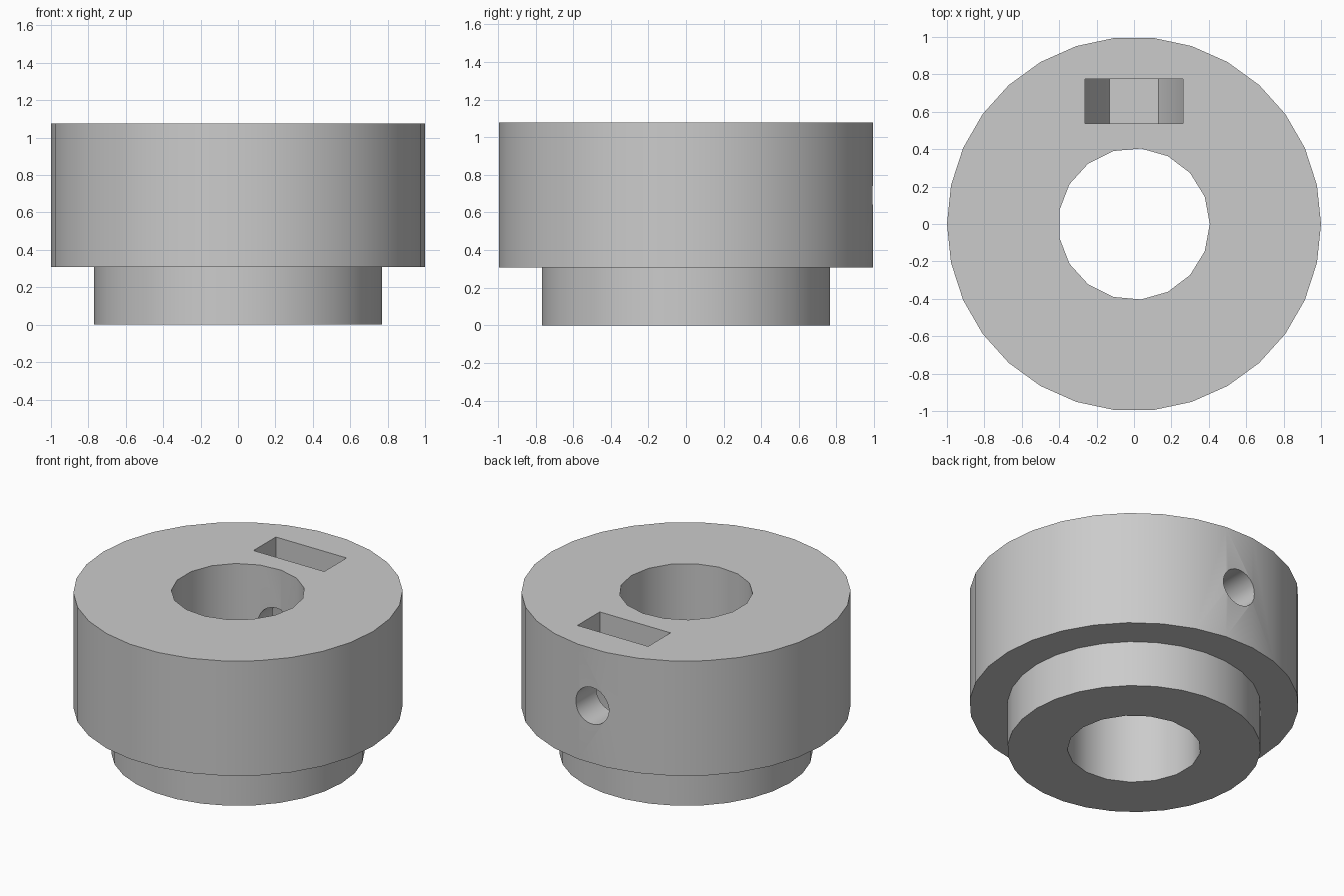
import bpy
import bmesh
from math import cos, sin, tau, radians

if "Cube" in bpy.data.objects:
    bpy.data.objects.remove(bpy.data.objects["Cube"])

MM = 1 / 13                      # the flange radius is 13 units
TOP, STEP, AXIS = 14 * MM, 4 * MM, 9 * MM

grey = bpy.data.materials.new("light grey")
grey.use_nodes = True
grey.diffuse_color = (0.6, 0.6, 0.6, 1)
grey.node_tree.nodes["Principled BSDF"].inputs["Base Color"].default_value = (0.6, 0.6, 0.6, 1)


def finish(name, bm):
    bmesh.ops.recalc_face_normals(bm, faces=bm.faces)
    mesh = bpy.data.meshes.new(name)
    bm.to_mesh(mesh)
    bm.free()
    mesh.materials.append(grey)
    obj = bpy.data.objects.new(name, mesh)
    bpy.context.collection.objects.link(obj)
    return obj


def prism(name, outline, extrude):
    """Solid made by sweeping a flat outline along a vector."""
    bm = bmesh.new()
    face = bm.faces.new([bm.verts.new(p) for p in outline])
    swept = bmesh.ops.extrude_face_region(bm, geom=[face], use_keep_orig=True)
    moved = [v for v in swept["geom"] if isinstance(v, bmesh.types.BMVert)]
    bmesh.ops.translate(bm, verts=moved, vec=extrude)
    return finish(name, bm)


def circle(radius, sides):
    return [(radius * cos(tau * i / sides), radius * sin(tau * i / sides)) for i in range(sides)]


# Stepped body: narrow hub below, wide flange above
bm = bmesh.new()
rings = [[bm.verts.new((x, y, z)) for x, y in circle(r, 30)]
         for r, z in ((10 * MM, 0), (10 * MM, STEP), (1, STEP), (1, TOP))]
for low, high in zip(rings, rings[1:]):
    for i in range(30):
        j = (i + 1) % 30
        bm.faces.new((low[i], low[j], high[j], high[i]))
bm.faces.new(rings[0])
bm.faces.new(rings[-1])
body = finish("shaft_collar", bm)

# Shaft bore through the whole body
bore = prism("bore_cutter", [(x, y, -0.1) for x, y in circle(5.27 * MM, 17)], (0, 0, TOP + 0.2))

# Nut slot: lower half of a hexagon, open to the top
w = 3.41 * MM
floor = AXIS - w * sin(tau / 6)
half = [(w, TOP + 0.1), (w, AXIS), (w / 2, floor)]
section = half + [(-x, z) for x, z in reversed(half)]
slot = prism("nut_slot_cutter", [(x, 7 * MM, z) for x, z in section], (0, 3.08 * MM, 0))

# Set screw hole from the bore out through the back
screw = prism("screw_hole_cutter", [(x, 0, AXIS + z) for x, z in circle(1.6 * MM, 24)], (0, 1.2, 0))

bpy.context.view_layer.objects.active = body
for cutter in (bore, slot, screw):
    mod = body.modifiers.new(cutter.name, "BOOLEAN")
    mod.operation = "DIFFERENCE"
    mod.solver = "EXACT"
    mod.object = cutter
    bpy.ops.object.modifier_apply(modifier=mod.name)
    bpy.data.objects.remove(cutter)

bpy.ops.object.select_all(action="DESELECT")
body.select_set(True)
bpy.ops.object.shade_smooth_by_angle(angle=radians(30))
